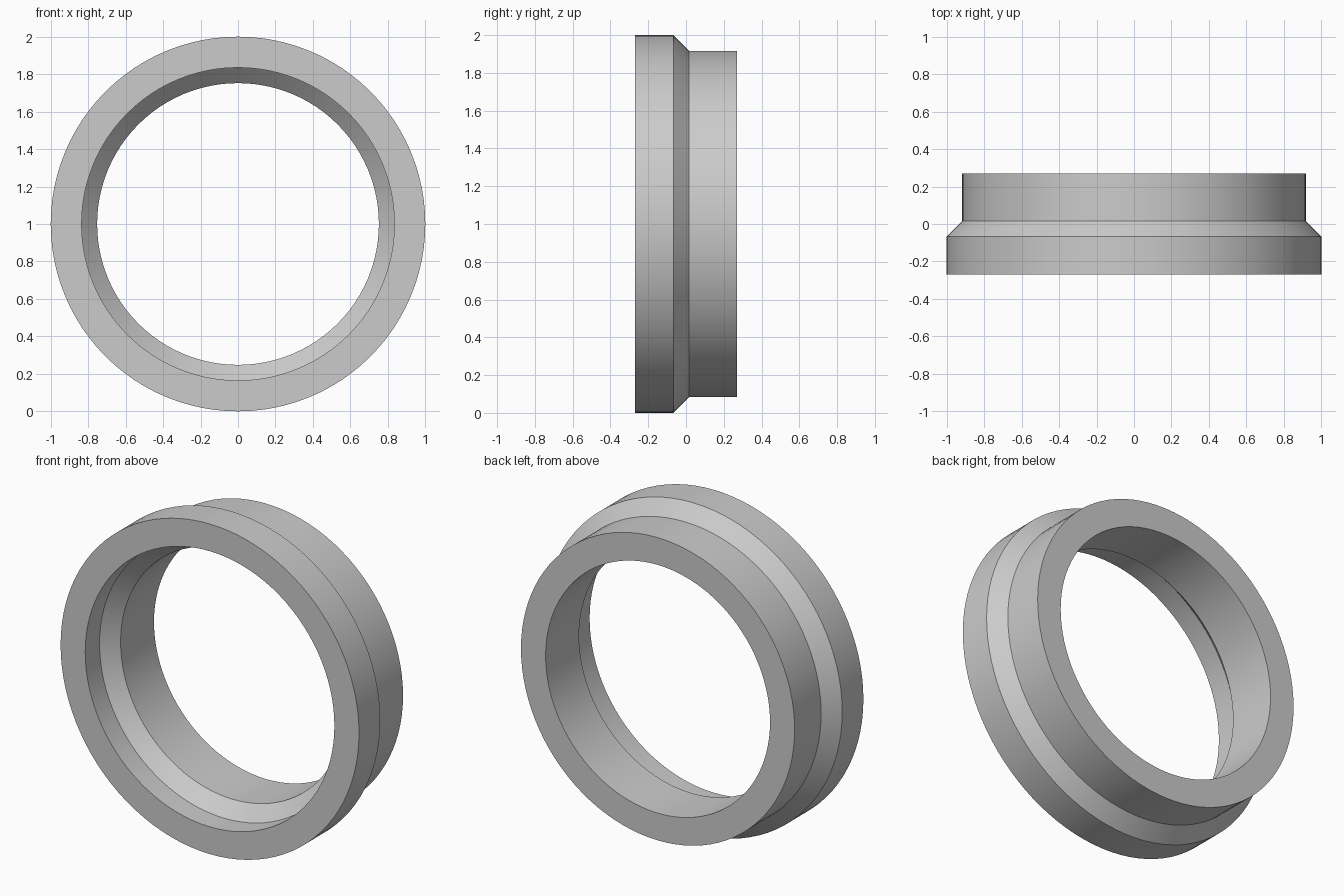
import bpy
import bmesh
import math

SEGMENTS = 96

default = bpy.data.objects.get("Cube")
if default:
    bpy.data.objects.remove(default, do_unlink=True)

# Single plain grey material
grey = bpy.data.materials.new("light grey")
grey.use_nodes = True
colour = (0.6, 0.6, 0.6, 1.0)
grey.diffuse_color = colour
grey.node_tree.nodes["Principled BSDF"].inputs["Base Color"].default_value = colour

# Wall section as (radius, y): stepped outside, then parallel stepped bore
section = [
    (1.0, -0.27), (1.0, -0.067), (0.917, 0.016), (0.917, 0.27),
    (0.752, 0.27), (0.752, -0.05), (0.835, -0.133), (0.835, -0.27),
]

# Revolve the closed section around the y axis
bm = bmesh.new()
rings = []
for i in range(SEGMENTS):
    a = 2 * math.pi * i / SEGMENTS
    rings.append([bm.verts.new((r * math.cos(a), y, 1 + r * math.sin(a)))
                  for r, y in section])
for i, ring in enumerate(rings):
    following = rings[(i + 1) % SEGMENTS]
    for j in range(len(section)):
        k = (j + 1) % len(section)
        bm.faces.new((ring[j], ring[k], following[k], following[j]))
bmesh.ops.recalc_face_normals(bm, faces=bm.faces)

mesh = bpy.data.meshes.new("stepped_ring")
bm.to_mesh(mesh)
bm.free()
mesh.materials.append(grey)
stepped_ring = bpy.data.objects.new("stepped_ring", mesh)
bpy.context.collection.objects.link(stepped_ring)

# Smooth around the ring, sharp at the steps
bpy.ops.object.select_all(action="DESELECT")
stepped_ring.select_set(True)
bpy.context.view_layer.objects.active = stepped_ring
bpy.ops.object.shade_smooth_by_angle(angle=math.radians(25))
